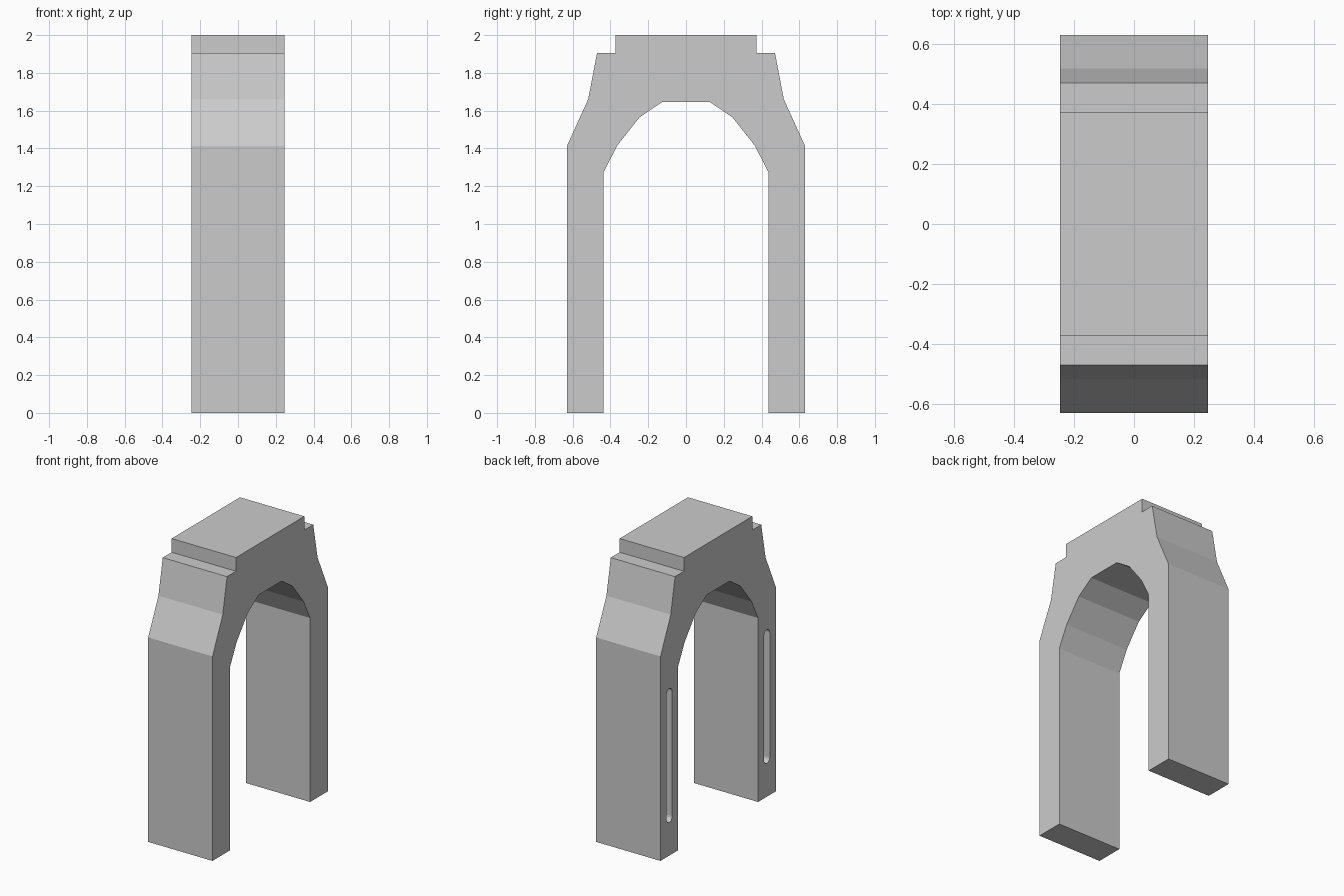
import bpy, bmesh
from math import pi, sin, cos

if "Cube" in bpy.data.objects:
    bpy.data.objects.remove(bpy.data.objects["Cube"])

HALF_WIDTH = 0.246


def extrude_profile(name, points, x0, x1):
    """Closed (y, z) outline extruded along x."""
    bm = bmesh.new()
    face = bm.faces.new([bm.verts.new((x0, y, z)) for y, z in points])
    ext = bmesh.ops.extrude_face_region(bm, geom=[face])
    moved = [v for v in ext["geom"] if isinstance(v, bmesh.types.BMVert)]
    bmesh.ops.translate(bm, verts=moved, vec=(x1 - x0, 0, 0))
    bmesh.ops.recalc_face_normals(bm, faces=bm.faces)
    mesh = bpy.data.meshes.new(name)
    bm.to_mesh(mesh)
    bm.free()
    obj = bpy.data.objects.new(name, mesh)
    bpy.context.collection.objects.link(obj)
    return obj


def slot_outline(y, z0, z1, r, steps=8):
    """Upright slot with rounded ends."""
    top = [(y + r * cos(pi * i / steps), z1 - r + r * sin(pi * i / steps))
           for i in range(steps + 1)]
    bottom = [(y - r * cos(pi * i / steps), z0 + r - r * sin(pi * i / steps))
              for i in range(steps + 1)]
    return top + bottom


# Arch body: half outline from the top step down the outside, then up the inside
half = [(0.373, 2.0), (0.373, 1.905), (0.471, 1.905), (0.518, 1.66),
        (0.63, 1.414), (0.63, 0), (0.437, 0), (0.437, 1.272),
        (0.365, 1.414), (0.246, 1.565), (0.124, 1.647)]
outline = half + [(-y, z) for y, z in reversed(half)]
arch = extrude_profile("arch_frame", outline, -HALF_WIDTH, HALF_WIDTH)

# Recessed slots in the -x face of both legs
for side, label in ((-1, "front"), (1, "back")):
    cutter = extrude_profile(label + "_slot_cutter",
                             slot_outline(side * 0.533, 0.23, 1.155, 0.031),
                             -HALF_WIDTH - 0.1, -HALF_WIDTH + 0.08)
    cutter.hide_render = True
    cutter.hide_viewport = True
    cutter.display_type = 'WIRE'
    cut = arch.modifiers.new(label + "_slot", 'BOOLEAN')
    cut.operation = 'DIFFERENCE'
    cut.solver = 'EXACT'
    cut.object = cutter
